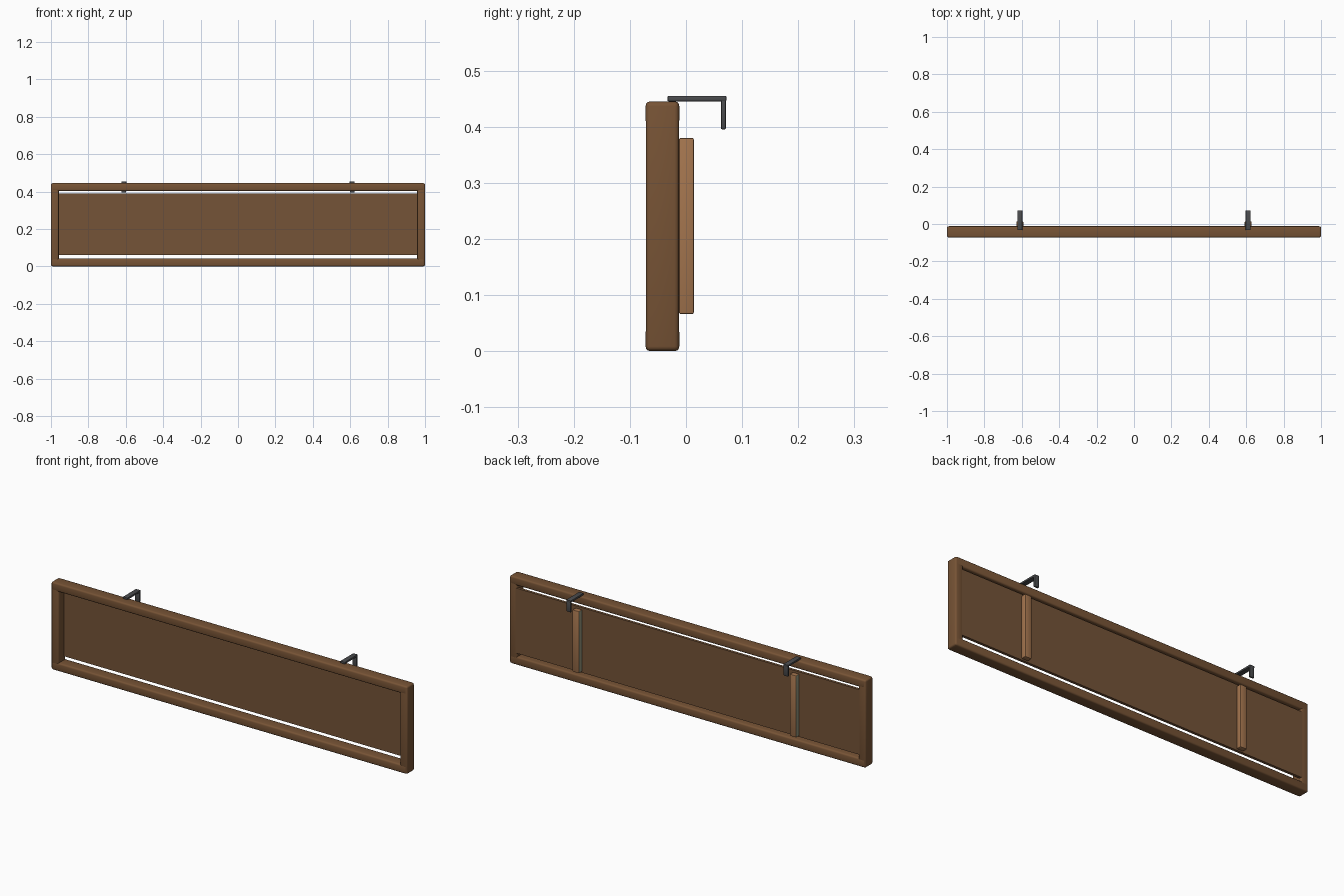
import bpy

cube = bpy.data.objects.get("Cube")
if cube:
    bpy.data.objects.remove(cube, do_unlink=True)


def material(name, srgb):
    colour = [(c / 255) ** 2.2 for c in srgb] + [1]
    m = bpy.data.materials.new(name)
    m.use_nodes = True
    m.diffuse_color = colour
    m.node_tree.nodes["Principled BSDF"].inputs["Base Color"].default_value = colour
    return m


frame_wood = material("frame_brown", (118, 84, 56))
panel_wood = material("panel_brown", (116, 84, 58))
batten_wood = material("batten_light_brown", (162, 116, 79))
batten_edge = material("batten_pale_edge", (150, 150, 125))
iron = material("dark_iron", (76, 77, 79))


def box(name, low, high, mat, bevel=0.0, segments=3):
    """Box between two corners, with rounded edges."""
    bpy.ops.mesh.primitive_cube_add(
        size=1, location=[(a + b) / 2 for a, b in zip(low, high)])
    ob = bpy.context.object
    ob.name = name
    ob.scale = [b - a for a, b in zip(low, high)]
    bpy.ops.object.transform_apply(location=False, rotation=False, scale=True)
    ob.data.materials.append(mat)
    if bevel:
        mod = ob.modifiers.new("rounded_edges", "BEVEL")
        mod.width = bevel
        mod.segments = segments
        bpy.ops.object.modifier_apply(modifier=mod.name)
        bpy.ops.object.shade_smooth_by_angle()
    return ob


FRONT, BACK, TOP, RAIL = -0.072, -0.012, 0.445, 0.042

# Frame rails, tucked just inside the outer faces of the stiles
for name, z in (("bottom_rail", 0), ("top_rail", TOP - RAIL)):
    box(name, (-0.997, FRONT, z), (0.997, BACK, z + RAIL), frame_wood, 0.008)

# Frame stiles
for name, x in (("right_stile", -1), ("left_stile", 1 - RAIL)):
    box(name, (x, FRONT + 0.0005, 0.0005), (x + RAIL, BACK - 0.0005, TOP - 0.0005),
        frame_wood, 0.008)

# Recessed panel with narrow gaps above and below
box("panel", (-0.965, -0.026, 0.06), (0.965, -0.0125, 0.39), panel_wood)

for side, x in (("right", -0.61), ("left", 0.61)):
    # Upright batten behind the panel
    batten = box(side + "_batten", (x - 0.018, -0.0125, 0.066),
                 (x + 0.018, 0.014, 0.38), batten_wood, 0.003, 2)
    batten.data.materials.append(batten_edge)
    for face in batten.data.polygons:
        face.material_index = int(face.normal.x < -0.9)
    # Hanging hook: arm over the top rail, short drop behind
    box(side + "_hook_arm", (x - 0.013, -0.033, TOP), (x + 0.013, 0.072, 0.455),
        iron, 0.002, 2)
    box(side + "_hook_drop", (x - 0.0125, 0.062, 0.395), (x + 0.0125, 0.0715, 0.4545),
        iron, 0.003, 2)
